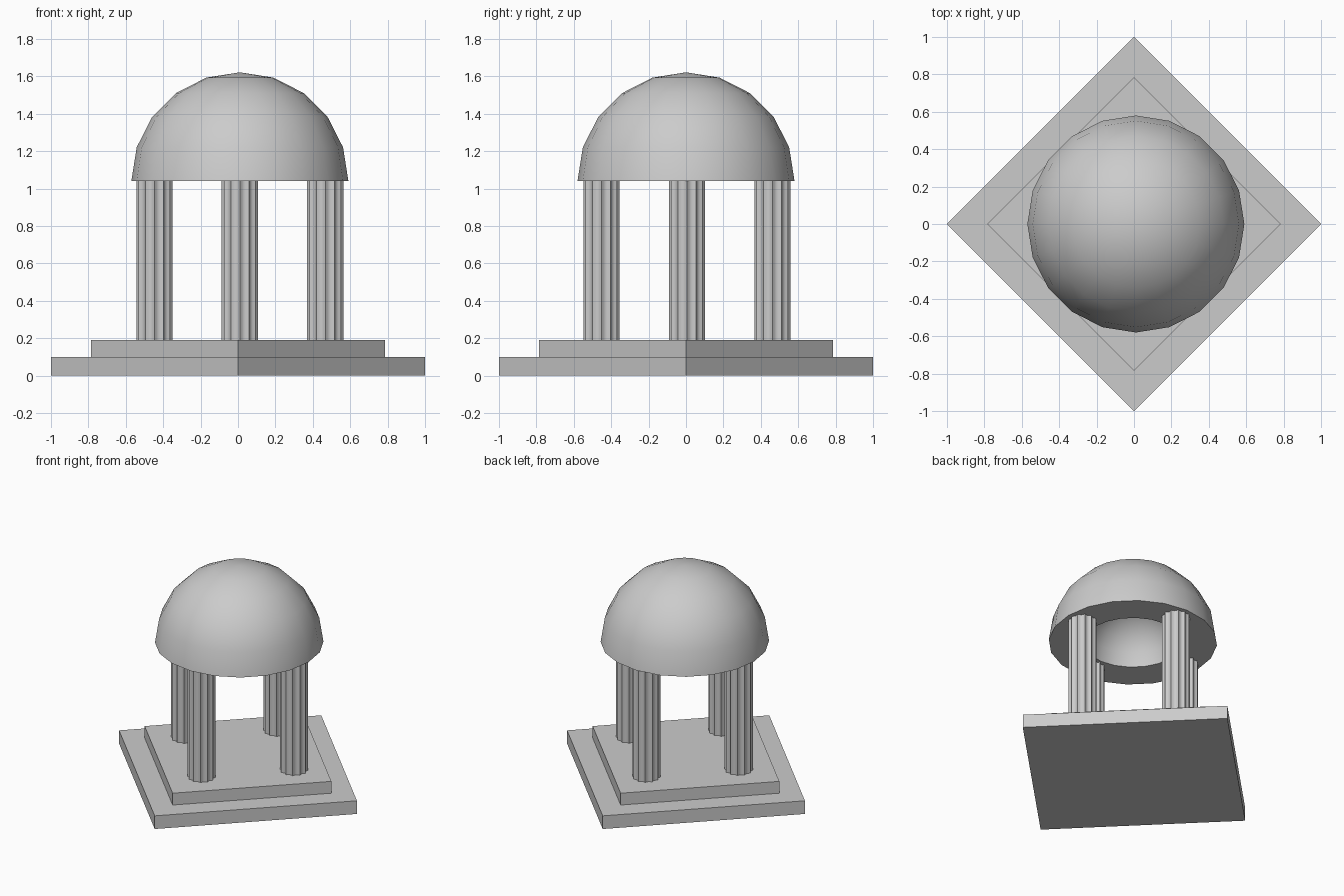
import bpy
import math

if "Cube" in bpy.data.objects:
    bpy.data.objects.remove(bpy.data.objects["Cube"])


def make_mesh(name, verts, faces, location, smooth_angle=None):
    mesh = bpy.data.meshes.new(name)
    mesh.from_pydata(verts, [], faces)
    mesh.update()
    obj = bpy.data.objects.new(name, mesh)
    bpy.context.collection.objects.link(obj)
    obj.location = location
    if smooth_angle:
        bpy.ops.object.select_all(action='DESELECT')
        obj.select_set(True)
        bpy.context.view_layer.objects.active = obj
        bpy.ops.object.shade_smooth_by_angle(angle=math.radians(smooth_angle))
    return obj


def plinth(name, radius, z0, z1):
    bpy.ops.mesh.primitive_cylinder_add(vertices=4, radius=radius, depth=z1 - z0,
                                        location=(0, 0, (z0 + z1) / 2))
    bpy.context.object.name = name


def column(name, x, y, z0, z1, flutes=12, segments=4, radius=0.097, depth=0.014):
    n = flutes * segments
    ring = []
    for i in range(n):
        r = radius - depth * math.sin(math.pi * (i % segments) / segments)
        a = 2 * math.pi * i / n
        ring.append((r * math.cos(a), r * math.sin(a)))
    verts = [(px, py, z0) for px, py in ring] + [(px, py, z1) for px, py in ring]
    faces = [(i, (i + 1) % n, n + (i + 1) % n, n + i) for i in range(n)]
    faces += [tuple(reversed(range(n))), tuple(range(n, 2 * n))]
    make_mesh(name, verts, faces, (x, y, 0), 35)


def dome(name, outer, inner, location, sides=20, steps=5):
    # Closed profile: outer apex, outer rim, inner rim, inner apex
    angles = [math.pi / 2 * k / steps for k in range(steps)]
    profile = [(outer * math.cos(a), outer * math.sin(a)) for a in reversed(angles)]
    profile += [(inner * math.cos(a), inner * math.sin(a)) for a in angles]
    verts = [(r * math.cos(2 * math.pi * i / sides), r * math.sin(2 * math.pi * i / sides), z)
             for r, z in profile for i in range(sides)]
    top = len(verts)
    verts += [(0, 0, outer), (0, 0, inner)]
    last = (len(profile) - 1) * sides
    faces = []
    for i in range(sides):
        j = (i + 1) % sides
        faces.append((top, i, j))
        for k in range(len(profile) - 1):
            a, b = k * sides, (k + 1) * sides
            faces.append((a + i, b + i, b + j, a + j))
        faces.append((last + i, top + 1, last + j))
    make_mesh(name, verts, faces, location, 35)


# Stepped square base, turned corner-forward
plinth("lower_step", 1.0, 0.0, 0.10)
plinth("upper_step", 0.785, 0.10, 0.19)

# Four fluted columns
for label, k in (("right", 0), ("back", 1), ("left", 2), ("front", 3)):
    angle = k * math.pi / 2
    column(label + "_column", 0.01 + 0.457 * math.cos(angle),
           0.005 + 0.457 * math.sin(angle), 0.19, 1.045)

# Hollow hemispherical roof
dome("dome_roof", 0.58, 0.34, (0.01, 0.0, 1.042))
